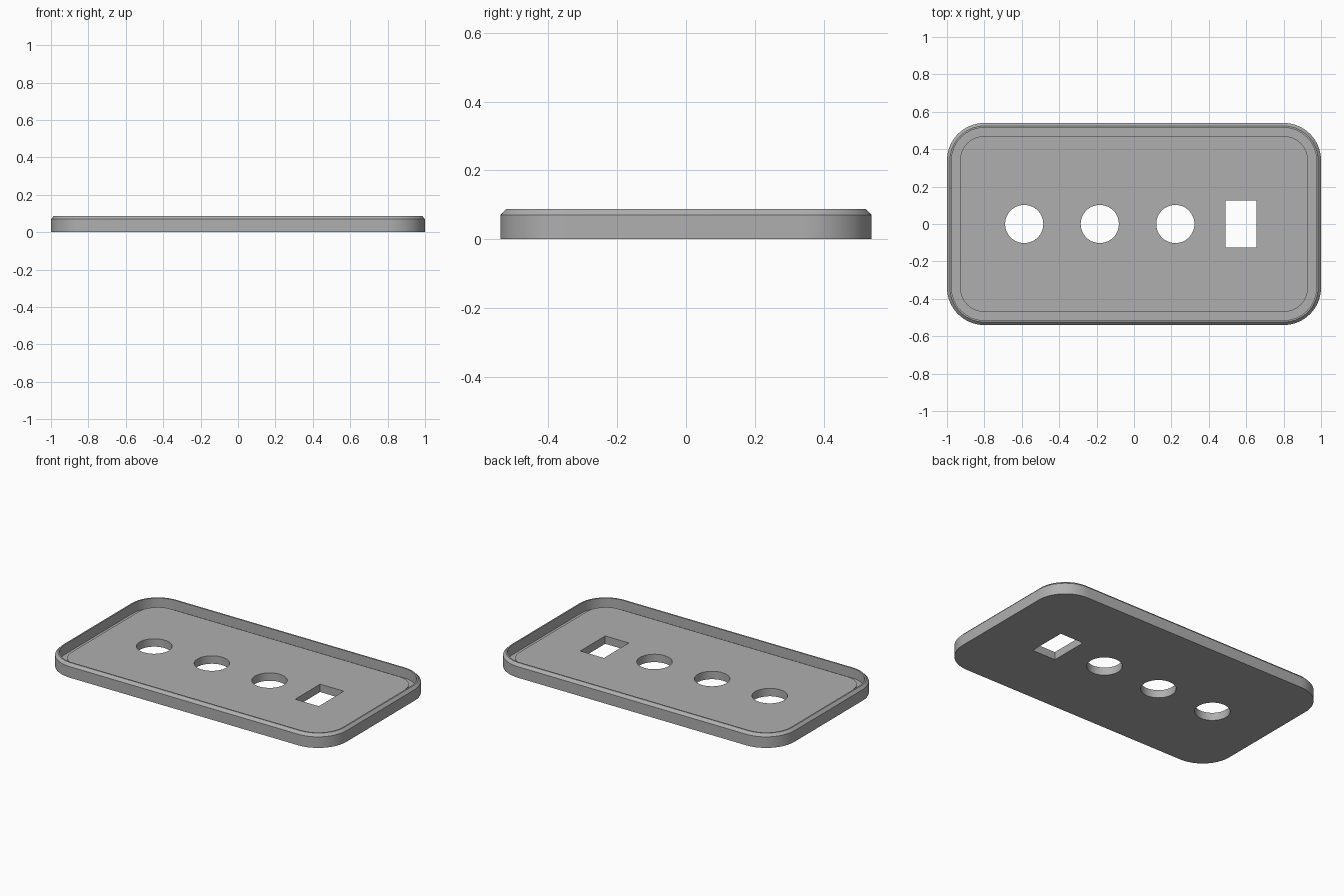
import bpy, bmesh, math

if "Cube" in bpy.data.objects:
    bpy.data.objects.remove(bpy.data.objects["Cube"], do_unlink=True)

HALF_X, HALF_Y, RADIUS = 1.0, 0.54, 0.2
CORNER_STEPS = 16

grey = bpy.data.materials.new("plain_grey")
grey.use_nodes = True
grey.diffuse_color = (0.43, 0.43, 0.43, 1)
grey.node_tree.nodes["Principled BSDF"].inputs["Base Color"].default_value = (0.43, 0.43, 0.43, 1)


def rounded_ring(bm, inset, z):
    """Rounded rectangle of vertices, shrunk by the inset."""
    ring = []
    r = RADIUS - inset
    for quarter, (sx, sy) in enumerate([(1, 1), (-1, 1), (-1, -1), (1, -1)]):
        for i in range(CORNER_STEPS + 1):
            a = math.pi / 2 * (quarter + i / CORNER_STEPS)
            ring.append(bm.verts.new((sx * (HALF_X - RADIUS) + r * math.cos(a),
                                      sy * (HALF_Y - RADIUS) + r * math.sin(a), z)))
    return ring


def finish(bm, name):
    bmesh.ops.recalc_face_normals(bm, faces=bm.faces)
    mesh = bpy.data.meshes.new(name)
    bm.to_mesh(mesh)
    bm.free()
    mesh.materials.append(grey)
    obj = bpy.data.objects.new(name, mesh)
    bpy.context.collection.objects.link(obj)
    return obj


# Cover plate: outer wall, chamfer, thin rim, channel and raised centre panel
profile = [(0, 0), (0, 0.07), (0.016, 0.087), (0.025, 0.087),
           (0.025, 0.025), (0.07, 0.025), (0.07, 0.05)]
bm = bmesh.new()
rings = [rounded_ring(bm, inset, z) for inset, z in profile]
for low, high in zip(rings, rings[1:]):
    for i in range(len(low)):
        j = (i + 1) % len(low)
        bm.faces.new((low[i], low[j], high[j], high[i]))
bm.faces.new(rings[0][::-1])
bm.faces.new(rings[-1])
plate = finish(bm, "cover_plate")


# Three round openings and one rectangular opening
def cut(name, x, build):
    bm = bmesh.new()
    build(bm)
    cutter = finish(bm, name)
    cutter.location = (x, 0, 0.03)
    cutter.hide_render = True
    cutter.hide_viewport = True
    cutter.display_type = 'WIRE'
    mod = plate.modifiers.new(name, 'BOOLEAN')
    mod.operation = 'DIFFERENCE'
    mod.solver = 'EXACT'
    mod.object = cutter
    return cutter


def round_shape(bm):
    bmesh.ops.create_cone(bm, cap_ends=True, segments=48, radius1=0.102, radius2=0.102, depth=0.2)


def slot_shape(bm):
    bmesh.ops.create_cube(bm, size=1)
    bmesh.ops.scale(bm, vec=(0.166, 0.25, 0.2), verts=bm.verts)


cutters = [cut("round_cutter_" + str(i + 1), -0.587 + 0.404 * i, round_shape) for i in range(3)]
cutters.append(cut("slot_cutter", 0.571, slot_shape))

# Bake the openings, then remove the cutters
bpy.context.view_layer.objects.active = plate
plate.select_set(True)
bpy.context.view_layer.update()
for mod in list(plate.modifiers):
    bpy.ops.object.modifier_apply(modifier=mod.name)
for cutter in cutters:
    bpy.data.objects.remove(cutter, do_unlink=True)

bpy.ops.object.shade_smooth_by_angle(angle=math.radians(30))
